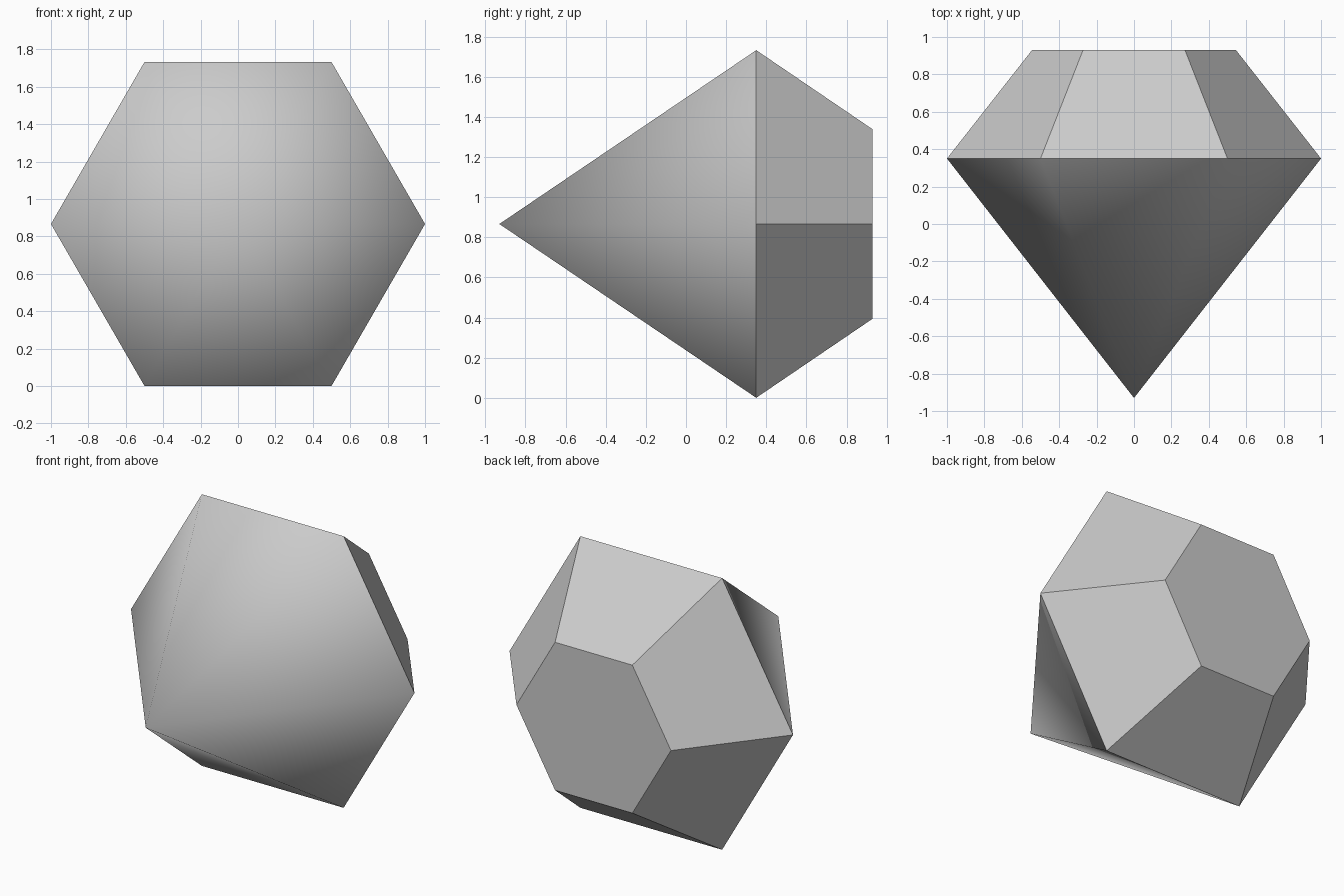
import bpy
import bmesh
from math import cos, sin, pi

cube = bpy.data.objects.get("Cube")
if cube:
    bpy.data.objects.remove(cube, do_unlink=True)

SIDES = 6
MID_Z = cos(pi / SIDES)

# Single grey stone material
grey = bpy.data.materials.new("stone_grey")
grey.use_nodes = True
colour = (0.6, 0.6, 0.6, 1.0)
grey.diffuse_color = colour
grey.node_tree.nodes["Principled BSDF"].inputs["Base Color"].default_value = colour


def ring(bm, radius, y):
    """Hexagon of vertices facing along y, with corners at left and right."""
    return [bm.verts.new((radius * cos(2 * pi * i / SIDES), y,
                          MID_Z + radius * sin(2 * pi * i / SIDES)))
            for i in range(SIDES)]


bm = bmesh.new()
tip = bm.verts.new((0, -0.93, MID_Z))
girdle = ring(bm, 1.0, 0.35)
table = ring(bm, 0.545, 0.93)

for i in range(SIDES):
    j = (i + 1) % SIDES
    # Pointed pavilion, softly shaded
    bm.faces.new((tip, girdle[i], girdle[j])).smooth = True
    # Crown facet, flat
    bm.faces.new((girdle[i], table[i], table[j], girdle[j]))
# Flat table at the back
bm.faces.new(table)
bmesh.ops.recalc_face_normals(bm, faces=bm.faces)

# Keep the girdle and all crown edges crisp
for edge in bm.edges:
    edge.smooth = all(f.smooth for f in edge.link_faces)

mesh = bpy.data.meshes.new("gem")
bm.to_mesh(mesh)
bm.free()
mesh.materials.append(grey)
bpy.context.collection.objects.link(bpy.data.objects.new("gem", mesh))
